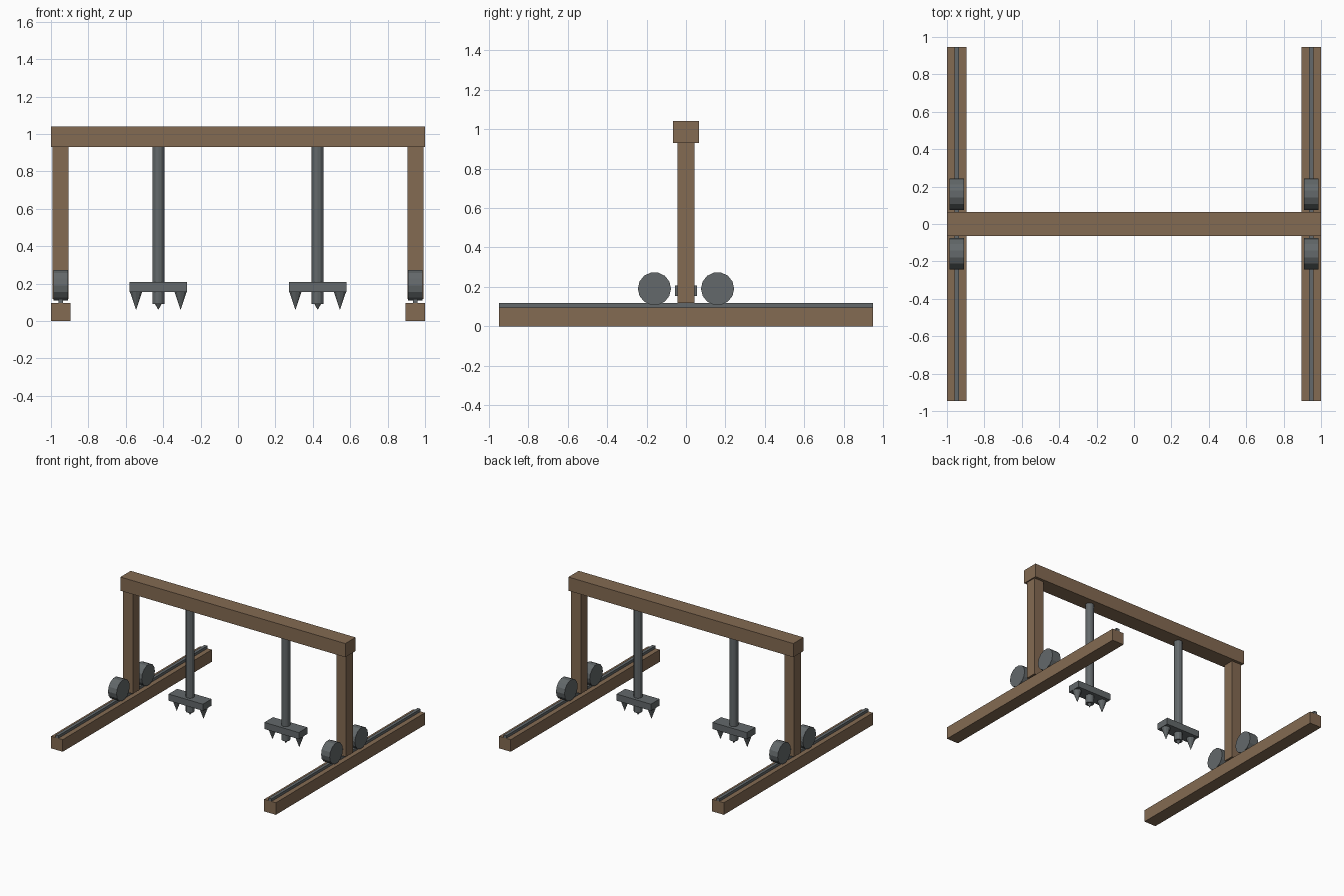
import bpy
import math

if "Cube" in bpy.data.objects:
    bpy.data.objects.remove(bpy.data.objects["Cube"])


def material(name, rgb):
    m = bpy.data.materials.new(name)
    m.diffuse_color = (*rgb, 1)
    m.use_nodes = True
    m.node_tree.nodes["Principled BSDF"].inputs["Base Color"].default_value = m.diffuse_color
    return m


WOOD = material("wood", (0.23, 0.145, 0.085))
STEEL = material("steel", (0.125, 0.14, 0.145))


def finish(name, mat):
    ob = bpy.context.object
    ob.name = name
    ob.data.materials.append(mat)
    return ob


def box(name, mat, x, y, z):
    """Box from (min, max) ranges on each axis."""
    bpy.ops.mesh.primitive_cube_add(
        size=1, location=[(a + b) / 2 for a, b in (x, y, z)])
    bpy.context.object.scale = [b - a for a, b in (x, y, z)]
    bpy.ops.object.transform_apply(location=False, rotation=False, scale=True)
    return finish(name, mat)


def rod(name, x, z0, z1, r, sides=12):
    bpy.ops.mesh.primitive_cylinder_add(
        vertices=sides, radius=r, depth=z1 - z0, location=(x, 0, (z0 + z1) / 2))
    return finish(name, STEEL)


def spike(name, x, z0, z1, r):
    """Cone pointing down, tip at z0."""
    bpy.ops.mesh.primitive_cone_add(
        vertices=10, radius1=r, radius2=0, depth=z1 - z0,
        location=(x, 0, (z0 + z1) / 2), rotation=(math.pi, 0, 0))
    return finish(name, STEEL)


# Overhead beam
box("top_beam", WOOD, (-1, 1), (-0.065, 0.065), (0.93, 1.04))

for side, s in (("left", -1), ("right", 1)):
    # Ground beam, rail and upright
    cx = s * 0.948
    box(f"{side}_ground_beam", WOOD, (cx - 0.052, cx + 0.052), (-0.947, 0.947), (0, 0.097))
    box(f"{side}_rail", STEEL, (cx - 0.013, cx + 0.013), (-0.947, 0.947), (0.097, 0.118))
    box(f"{side}_upright", WOOD, (cx - 0.043, cx + 0.043), (-0.043, 0.043), (0.118, 0.93))

    # Wheels running on the rail
    for end, y in (("front", -0.16), ("back", 0.16)):
        bpy.ops.mesh.primitive_cylinder_add(
            vertices=14, radius=0.084, depth=0.076, location=(cx, y, 0.191),
            rotation=(0, math.pi / 2, 0))
        finish(f"{side}_{end}_wheel", STEEL)

    # Hanging shaft with spiked crossbar
    px = s * 0.426
    rod(f"{side}_shaft", px, 0.09, 0.93, 0.032)
    box(f"{side}_crossbar", STEEL, (px - 0.153, px + 0.153), (-0.055, 0.055), (0.155, 0.208))
    spike(f"{side}_shaft_tip", px, 0.06, 0.09, 0.018)
    for n, dx in (("outer", 0.119), ("inner", -0.119)):
        spike(f"{side}_{n}_spike", px + s * dx, 0.06, 0.155, 0.034)
